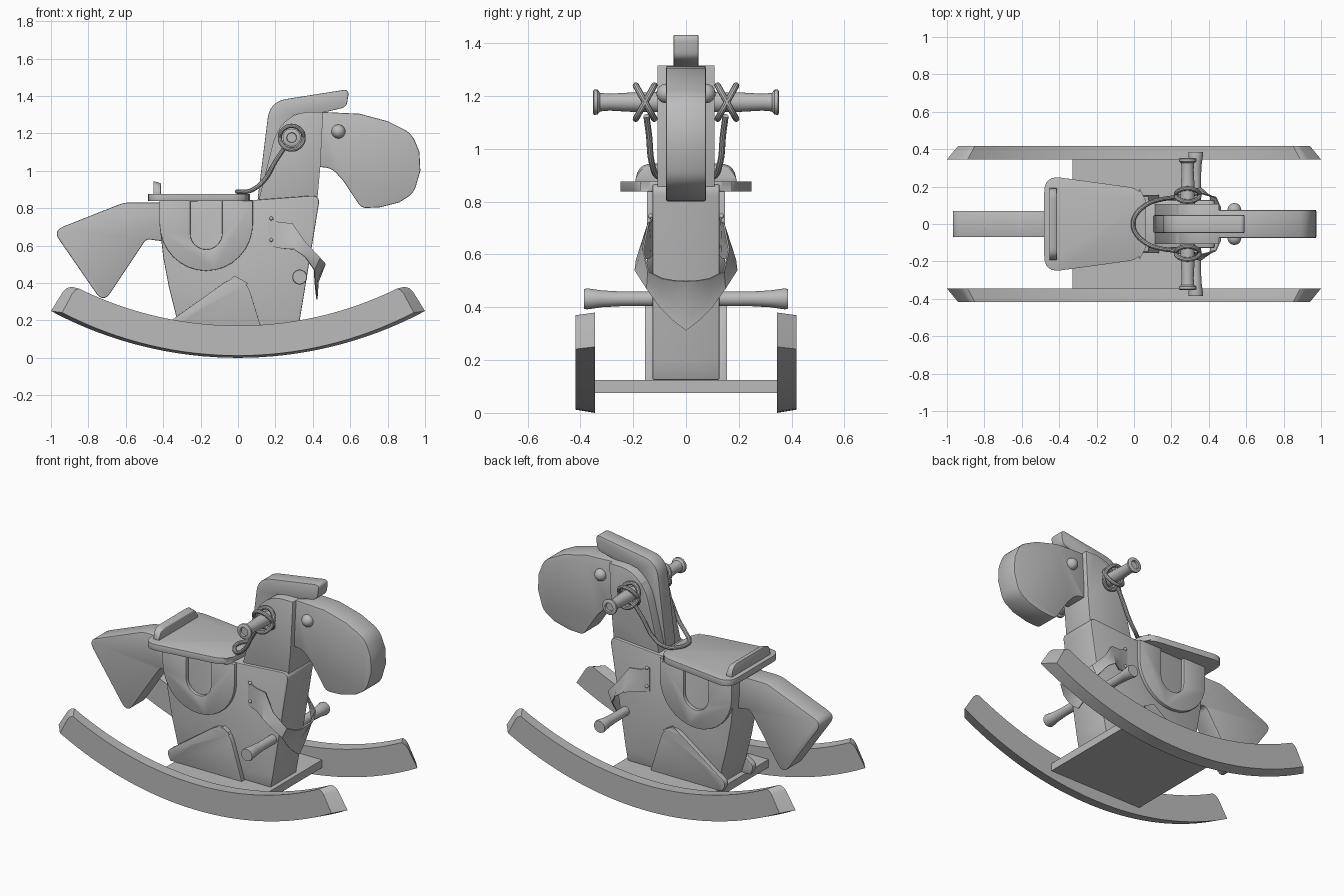
import bpy, bmesh, math
from mathutils import Vector

if "Cube" in bpy.data.objects:
    bpy.data.objects.remove(bpy.data.objects["Cube"])

GREY = (0.5, 0.5, 0.5, 1)
wood = bpy.data.materials.new("plain_grey")
wood.use_nodes = True
wood.diffuse_color = GREY
wood.node_tree.nodes["Principled BSDF"].inputs["Base Color"].default_value = GREY
parts = []


def add_mesh(name, bm, bevel=0):
    bmesh.ops.recalc_face_normals(bm, faces=bm.faces)
    mesh = bpy.data.meshes.new(name)
    bm.to_mesh(mesh)
    bm.free()
    mesh.materials.append(wood)
    obj = bpy.data.objects.new(name, mesh)
    bpy.context.collection.objects.link(obj)
    if bevel:
        mod = obj.modifiers.new("soft_edges", 'BEVEL')
        mod.width, mod.segments = bevel, 2
        mod.limit_method, mod.angle_limit = 'ANGLE', math.radians(40)
    parts.append(obj)
    return obj


def rounded(points):
    """Outline from (u, v) or (u, v, corner size) entries."""
    out = []
    for i, p in enumerate(points):
        here = Vector(p[:2])
        if len(p) < 3:
            out.append(here)
            continue
        prev, nxt = Vector(points[i - 1][:2]), Vector(points[(i + 1) % len(points)][:2])
        a = here + (prev - here).normalized() * p[2]
        b = here + (nxt - here).normalized() * p[2]
        for k in range(7):
            t = k / 6
            out.append(a * (1 - t) ** 2 + here * 2 * t * (1 - t) + b * t * t)
    return out


def loft(name, ring_a, ring_b, bevel=0):
    bm = bmesh.new()
    a = [bm.verts.new(p) for p in ring_a]
    b = [bm.verts.new(p) for p in ring_b]
    bm.faces.new(a)
    bm.faces.new(b[::-1])
    for i in range(len(a)):
        j = (i + 1) % len(a)
        bm.faces.new((a[i], b[i], b[j], a[j]))
    return add_mesh(name, bm, bevel)


def plate(name, points, y0, y1, bevel=0):
    o = rounded(points)
    return loft(name, [(x, y0, z) for x, z in o], [(x, y1, z) for x, z in o], bevel)


def turned_bar(name, x, z, profile):
    """Lathe (y, radius) pairs about an axis along y."""
    bm = bmesh.new()
    n, rings = 24, []
    for y, r in profile:
        rings.append([bm.verts.new((x + r * math.cos(2 * math.pi * k / n), y,
                                    z + r * math.sin(2 * math.pi * k / n))) for k in range(n)])
    for a, b in zip(rings, rings[1:]):
        for k in range(n):
            bm.faces.new((a[k], a[(k + 1) % n], b[(k + 1) % n], b[k]))
    bm.faces.new(rings[0])
    bm.faces.new(rings[-1])
    return add_mesh(name, bm)


def tube(name, points, radius, closed=False):
    curve = bpy.data.curves.new(name, 'CURVE')
    curve.dimensions = '3D'
    curve.bevel_depth, curve.bevel_resolution, curve.resolution_u = radius, 3, 8
    curve.use_fill_caps = True
    s = curve.splines.new('BEZIER')
    s.bezier_points.add(len(points) - 1)
    for bp, p in zip(s.bezier_points, points):
        bp.co = p
        bp.handle_left_type = bp.handle_right_type = 'AUTO'
    s.use_cyclic_u = closed
    curve.materials.append(wood)
    obj = bpy.data.objects.new(name, curve)
    bpy.context.collection.objects.link(obj)
    parts.append(obj)


def ball(name, place, radius):
    bm = bmesh.new()
    bmesh.ops.create_uvsphere(bm, u_segments=20, v_segments=12, radius=radius)
    bmesh.ops.translate(bm, verts=bm.verts, vec=place)
    add_mesh(name, bm)


def arc(half, low, rise, n=32):
    """Circular sag through (0, low) rising by rise at x = half."""
    r = (half * half + rise * rise) / (2 * rise)
    xs = [half * (2 * k / n - 1) for k in range(n + 1)]
    return [(x, low + r - math.sqrt(r * r - x * x)) for x in xs]


# rockers, each slightly larger on the inner face
inner = arc(1, 0, .25) + [(.935, .355), (.915, .373)] + arc(.89, .17, .21)[::-1] + [(-.915, .373), (-.935, .355)]
outer = arc(.94, .012, .23) + [(.885, .345), (.87, .362)] + arc(.85, .172, .198)[::-1] + [(-.87, .362), (-.885, .345)]
for s, side in ((-1, "right"), (1, "left")):
    loft(side + "_rocker", [(x, s * .345, z) for x, z in inner], [(x, s * .418, z) for x, z in outer])

# base board and body
plate("base_board", [(-.33, .076), (.34, .076), (.34, .125), (-.33, .125)], -.347, .347)
plate("body", [(-.42, .835), (-.418, .7), (-.4, .54), (-.37, .38), (-.33, .22), (-.3, .125),
               (.315, .125), (.33, .2), (.44, .87, .05), (.1, .845)], -.127, .127, .006)

# neck, head, mane and tail
plate("neck", [(.1, .8), (.42, .8), (.44, 1.02), (.455, 1.315), (.29, 1.315, .1), (.2, 1.2, .06)],
      -.108, .108, .005)
plate("head", [(.44, 1.02), (.5, 1.015, .04), (.56, .95), (.66, .8, .03), (.76, .805), (.86, .83),
               (.94, .88, .04), (.975, 1), (.97, 1.1), (.93, 1.2, .05), (.8, 1.265), (.65, 1.305),
               (.44, 1.315)], -.075, .075, .006)
plate("mane", [(.105, .85), (.17, 1.37, .09), (.595, 1.437, .035), (.58, 1.34, .03), (.45, 1.31),
               (.3, 1.3), (.24, 1.1), (.25, .85)], -.047, .047, .004)
plate("tail", [(-.38, .83), (-.61, .83, .03), (-.99, .68, .06), (-.72, .29, .07), (-.49, .635, .02),
               (-.38, .62)], -.07, .07, .006)

# seat and low backrest
seat = rounded([(-.48, -.26, .09), (.03, -.19, .06), (.065, -.12, .06), (.065, .12, .06),
                (.03, .19, .06), (-.48, .26, .09)])
loft("seat", [(x, y, .838) for x, y in seat], [(x, y, .876) for x, y in seat], .006)
rest = rounded([(-.193, .872), (.193, .872), (.18, .945, .05), (-.18, .945, .05)])
loft("backrest", [(-.452, y, z) for y, z in rest],
     [(-.412, y, z - .012 * (z > .9)) for y, z in rest], .004)

# turned handle and footrest
half_handle = [(.1, .038), (.2, .037), (.29, .032), (.325, .035), (.335, .047), (.348, .048), (.352, .042)]
half_foot = [(.1, .028), (.25, .028), (.32, .032), (.375, .04), (.386, .037)]
for name, x, z, half, dish in (("handle", .287, 1.177, half_handle, .025), ("footrest", .33, .432, half_foot, 0)):
    end = [(.352, .027), (.34, .025)] if dish else []
    full = half + end
    turned_bar(name, x, z, [(-y, r) for y, r in full[::-1]] + full)

# paired side pieces
for s, side in ((-1, "right"), (1, "left")):
    plate(side + "_leg_panel", [(-.36, .125), (-.385, .18, .03), (-.02, .44, .07), (.05, .4, .06),
                                (.135, .125)], s * .12, s * .156, .006)
    u = [math.pi * k / 16 for k in range(17)]
    flap = [(-.42, .84)] + [(-.17 - .25 * math.cos(a), .72 - .255 * math.sin(a)) for a in u] + [(.08, .84), (-.085, .84)]
    flap += [(-.17 + .085 * math.cos(a), .665 - .085 * math.sin(a)) for a in u] + [(-.255, .84)]
    plate(side + "_saddle_flap", flap, s * .12, s * .148, .004)
    ball(side + "_eye", (.537, s * .075, 1.21), .037)
    for z in (.63, .745):
        ball(side + "_strap_stud", (.178, s * .134, z), .01)
    # rein loops crossing around the handle
    for lean in (-.035, .035):
        ring = [(.287 + .063 * math.cos(k * math.pi / 4), s * (.155 + lean * math.sin(k * math.pi / 4)),
                 1.177 + .063 * math.sin(k * math.pi / 4)) for k in range(8)]
        tube(side + "_rein_loop", ring, .012, True)

# rein hanging over the front of the seat
half_rein = [(.25, .15, 1.125), (.2, .14, 1.05), (.14, .13, .95), (.07, .105, .895), (.01, .05, .889)]
tube("rein", half_rein + [(-.005, 0, .889)] + [(x, -y, z) for x, y, z in half_rein[::-1]], .012)

# draped chest cloth: columns of (top point, bottom point)
cols = [((.16, .13, .75), (.16, .13, .6)), ((.22, .137, .725), (.23, .142, .585)),
        ((.29, .145, .72), (.3, .19, .58)), ((.36, .165, .62), (.36, .195, .54)),
        ((.44, .145, .535), (.41, .15, .47)), ((.465, .09, .508), (.415, .1, .4)),
        ((.468, .045, .5), (.42, .05, .35))]
cols = cols + [((.468, 0, .498), (.425, 0, .312))] + [
    tuple((x, -y, z) for x, y, z in c) for c in cols[::-1]]
bm = bmesh.new()
rows = []
for top, low in cols:
    t, l = Vector(top), Vector(low)
    mid = (t + l) / 2 - Vector((.015 if abs(t.y) < .1 else 0, 0, 0))
    rows.append([bm.verts.new(p) for p in (t, mid, l)])
for a, b in zip(rows, rows[1:]):
    for k in range(2):
        bm.faces.new((a[k], a[k + 1], b[k + 1], b[k]))
cloth = add_mesh("chest_cloth", bm)
cloth.modifiers.new("thickness", 'SOLIDIFY').thickness = .006

# turn tubes into meshes and smooth the curved surfaces
bpy.ops.object.select_all(action='DESELECT')
for obj in parts:
    obj.select_set(True)
bpy.context.view_layer.objects.active = parts[0]
bpy.ops.object.convert(target='MESH')
bpy.ops.object.shade_smooth_by_angle(angle=math.radians(35))
